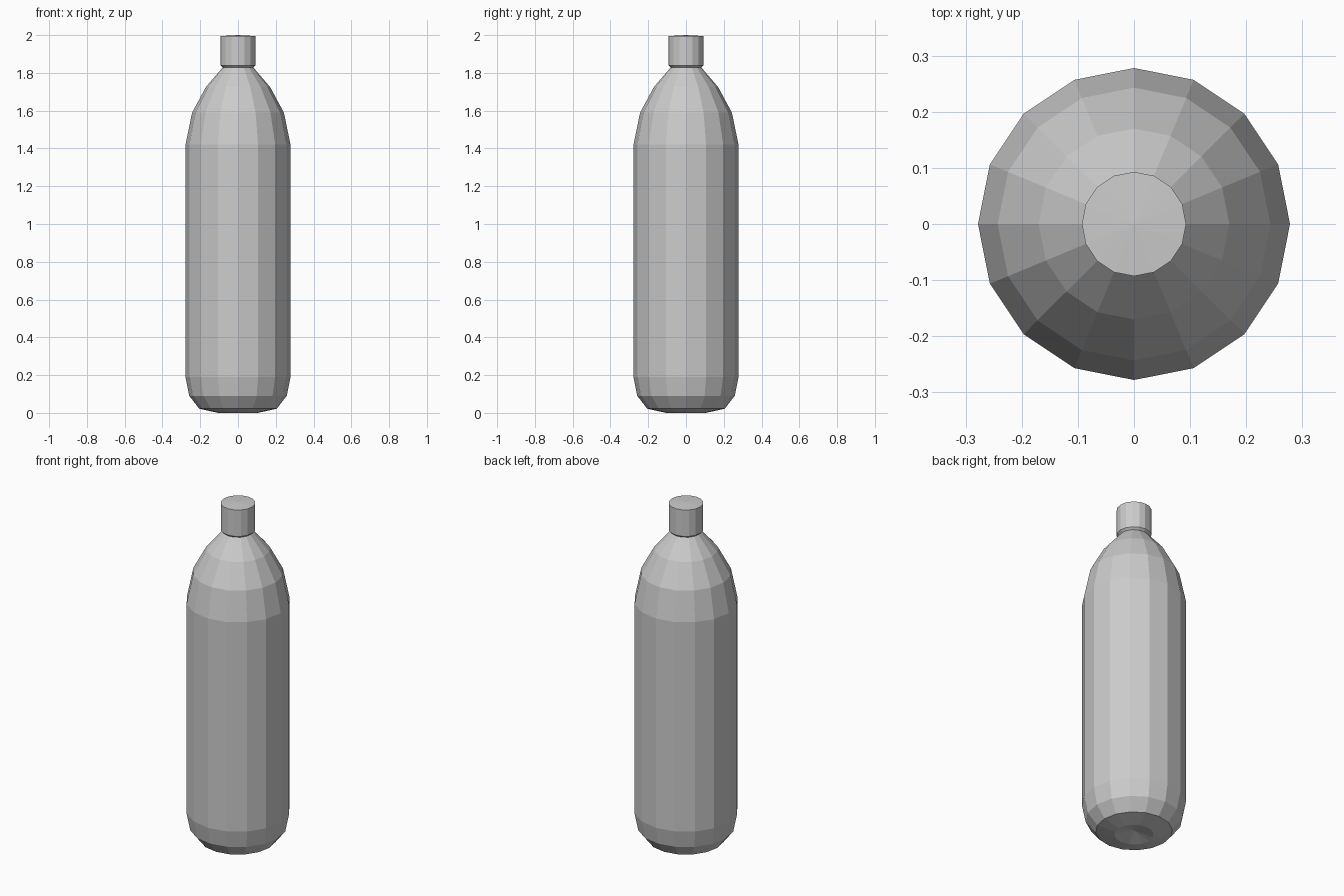
import bpy
import math

cube = bpy.data.objects.get("Cube")
if cube:
    bpy.data.objects.remove(cube, do_unlink=True)

SIDES = 16

grey = bpy.data.materials.new("light grey")
grey.use_nodes = True
colour = (0.6, 0.6, 0.6, 1)
grey.diffuse_color = colour
grey.node_tree.nodes["Principled BSDF"].inputs["Base Color"].default_value = colour


def lathe(name, profile):
    """Turn (radius, height) points into a flat-sided solid; radius 0 is a pole."""
    verts, rings, faces = [], [], []
    for r, z in profile:
        count = SIDES if r else 1
        rings.append([len(verts) + i for i in range(count)])
        for i in range(count):
            a = math.tau * i / SIDES
            verts.append((r * math.cos(a), r * math.sin(a), z))
    for low, high in zip(rings, rings[1:]):
        for i in range(SIDES):
            j = (i + 1) % SIDES
            if len(low) == 1:
                faces.append((low[0], high[j], high[i]))
            elif len(high) == 1:
                faces.append((low[i], low[j], high[0]))
            else:
                faces.append((low[i], low[j], high[j], high[i]))
    mesh = bpy.data.meshes.new(name)
    mesh.from_pydata(verts, [], faces)
    mesh.materials.append(grey)
    obj = bpy.data.objects.new(name, mesh)
    bpy.context.collection.objects.link(obj)
    return obj


# Body: dimpled base, rounded foot, straight wall, tapering shoulder
lathe("bottle_body", [
    (0, 0.025), (0.105, 0), (0.205, 0.022), (0.258, 0.09), (0.278, 0.19),
    (0.278, 1.42), (0.243, 1.59), (0.17, 1.725), (0.08, 1.83), (0, 1.84),
])

# Cap: small chamfer underneath and a barely domed top
lathe("bottle_cap", [
    (0, 1.828), (0.08, 1.828), (0.093, 1.84), (0.093, 1.995), (0, 2),
])
